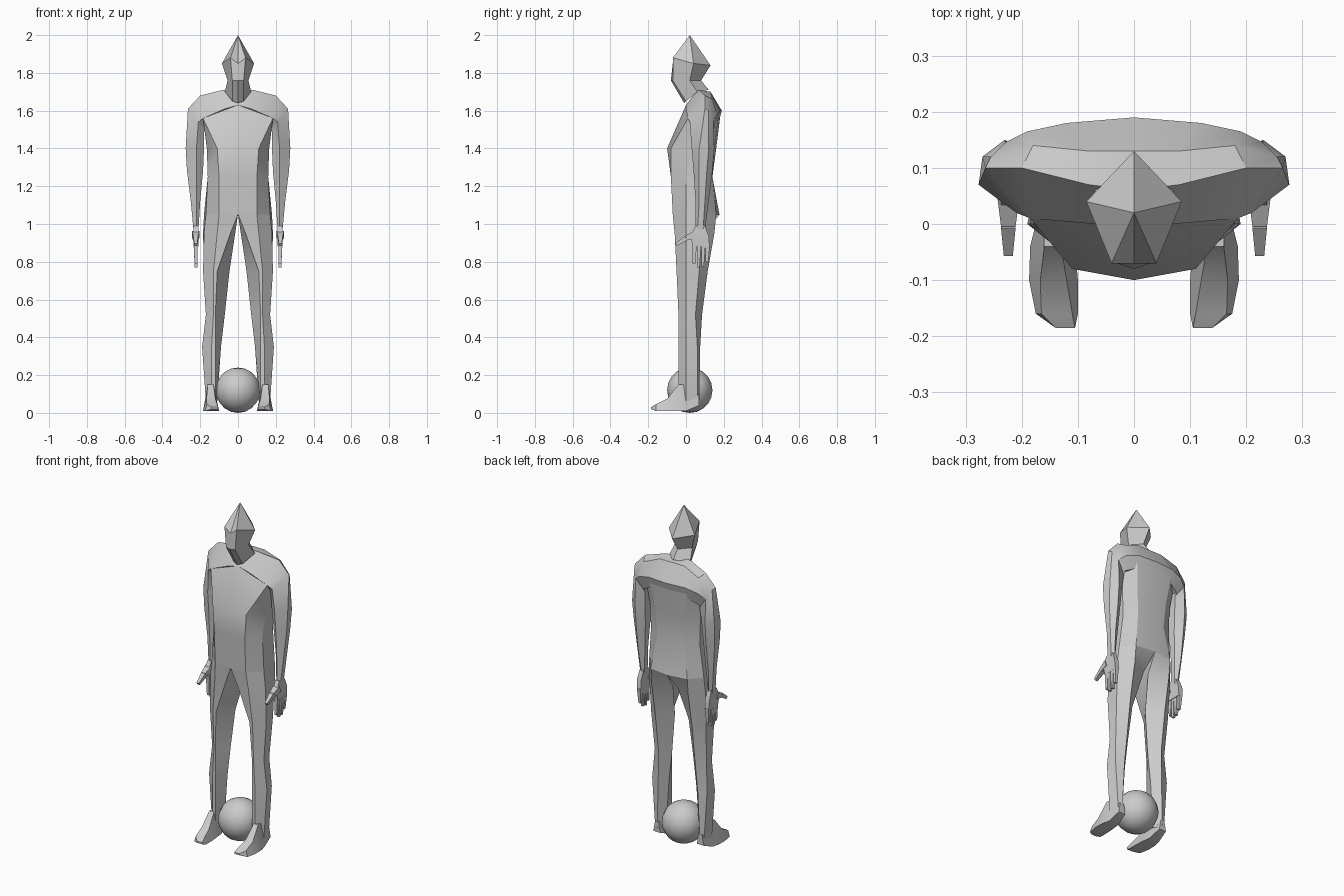
import bpy
import bmesh
from mathutils import Vector

default_cube = bpy.data.objects.get("Cube")
if default_cube:
    bpy.data.objects.remove(default_cube, do_unlink=True)

grey = bpy.data.materials.new("plain grey")
grey.use_nodes = True
grey.diffuse_color = (0.6, 0.6, 0.6, 1)
grey.node_tree.nodes["Principled BSDF"].inputs["Base Color"].default_value = grey.diffuse_color


def finish(name, bm, crease_angle=0.5):
    """Turn a bmesh into a shaded, coloured object."""
    bmesh.ops.recalc_face_normals(bm, faces=bm.faces)
    mesh = bpy.data.meshes.new(name)
    bm.to_mesh(mesh)
    bm.free()
    mesh.materials.append(grey)
    obj = bpy.data.objects.new(name, mesh)
    bpy.context.collection.objects.link(obj)
    bpy.ops.object.select_all(action="DESELECT")
    obj.select_set(True)
    bpy.context.view_layer.objects.active = obj
    bpy.ops.object.shade_smooth_by_angle(angle=crease_angle)
    return obj


def add_loft(bm, rings, closed=True, caps=True):
    """Skin a row of equal-length point rings."""
    rows = [[bm.verts.new(point) for point in ring] for ring in rings]
    count = len(rows[0])
    for upper, lower in zip(rows, rows[1:]):
        for i in range(count if closed else count - 1):
            j = (i + 1) % count
            bm.faces.new((upper[i], upper[j], lower[j], lower[i]))
    if caps:
        bm.faces.new(rows[0])
        bm.faces.new(rows[-1])


def mirror_across_x(bm):
    """Copy the left half to the right and weld the middle."""
    copied = bmesh.ops.duplicate(bm, geom=bm.verts[:] + bm.edges[:] + bm.faces[:])["geom"]
    for element in copied:
        if isinstance(element, bmesh.types.BMVert):
            element.co.x = -element.co.x
    bmesh.ops.remove_doubles(bm, verts=bm.verts, dist=0.0005)


def mirrored_loft(name, rings, closed=True, caps=True):
    bm = bmesh.new()
    add_loft(bm, rings, closed, caps)
    mirror_across_x(bm)
    return finish(name, bm)


def level(z, *points):
    """Horizontal ring at one height."""
    return [(x, y, z) for x, y in points]


def box_ring(z, x_range, y_range):
    (x0, x1), (y0, y1) = x_range, y_range
    return level(z, (x0, y0), (x1, y0), (x1, y1), (x0, y1))


def add_limb(bm, start, end, start_radius, end_radius):
    """Four-sided tapered rod, used for the digits."""
    start, end = Vector(start), Vector(end)
    axis = (end - start).normalized()
    side = Vector((1, 0, 0))
    across = axis.cross(side)
    rings = []
    for centre, radius in ((start, start_radius), (end, end_radius)):
        rings.append([centre + radius * (side * a + across * b)
                      for a, b in ((-1, -1), (1, -1), (1, 1), (-1, 1))])
    add_loft(bm, rings)


# Head and neck: pointed crown, brow, jaw, neck base
crown = [(0, 0.02, 2)] * 4
brow = [(0, -0.07, 1.85), (0.04, -0.07, 1.88), (0.085, 0.04, 1.85), (0, 0.13, 1.84)]
jaw = [(0, -0.08, 1.76), (0.03, -0.07, 1.76), (0.055, 0.02, 1.76), (0, 0.08, 1.76)]
neck = [(0, -0.01, 1.64), (0.03, 0, 1.65), (0.07, 0.06, 1.7), (0, 0.12, 1.71)]
head = bmesh.new()
add_loft(head, [crown, brow, jaw, neck], closed=False, caps=False)
bmesh.ops.remove_doubles(head, verts=head.verts, dist=0.0005)
mirror_across_x(head)
finish("head", head)

# Torso: front centre, front corner, side, back corner, back centre
chest_top = [(0, 0, 1.63), (0.185, 0.01, 1.56), (0.18, 0.06, 1.55),
             (0.18, 0.12, 1.55), (0.12, 0.17, 1.56), (0, 0.18, 1.56)]
hips = level(1.05, (0, -0.07), (0.1, -0.07), (0.17, 0), (0.18, 0.09), (0.12, 0.16), (0, 0.177))
mirrored_loft("torso", [
    chest_top,
    level(1.4, (0, -0.1), (0.11, -0.08), (0.165, 0.03), (0.165, 0.1), (0.1, 0.15), (0, 0.16)),
    level(1.25, (0, -0.08), (0.1, -0.08), (0.16, 0), (0.16, 0.1), (0.09, 0.14), (0, 0.14)),
    hips,
], closed=False, caps=False)

# Legs: front ridge, outer side, calf, inner side
mirrored_loft("legs", [
    hips,
    level(0.95, (0.04, -0.06), (0.11, -0.06), (0.18, 0), (0.185, 0.08), (0.12, 0.15), (0.015, 0.1)),
    level(0.75, (0.11, -0.05), (0.13, -0.05), (0.185, 0), (0.18, 0.07), (0.12, 0.115), (0.045, 0.04)),
    level(0.52, (0.12, -0.04), (0.13, -0.04), (0.17, 0), (0.17, 0.05), (0.12, 0.085), (0.07, 0.03)),
    level(0.35, (0.12, -0.04), (0.14, -0.04), (0.19, 0), (0.18, 0.06), (0.13, 0.075), (0.09, 0.03)),
    level(0.06, (0.12, -0.04), (0.14, -0.04), (0.17, 0), (0.16, 0.06), (0.14, 0.07), (0.11, 0.03)),
], caps=False)


# Feet: tapering cross-sections from heel to toe
def foot_section(y, inner, outer, sole, top, pinch):
    return [(inner, y, sole), (outer, y, sole), (outer - pinch, y, top), (inner + pinch, y, top)]


mirrored_loft("feet", [
    foot_section(0.07, 0.12, 0.165, 0.04, 0.1, 0.01),
    foot_section(0, 0.11, 0.175, 0.01, 0.15, 0.015),
    foot_section(-0.04, 0.105, 0.185, 0.01, 0.15, 0.025),
    foot_section(-0.1, 0.1, 0.187, 0.01, 0.075, 0.02),
    foot_section(-0.16, 0.1, 0.175, 0.01, 0.045, 0.01),
    foot_section(-0.185, 0.105, 0.14, 0.02, 0.03, 0),
])

# Shoulder yoke running out from the spine and down into the arm
mirrored_loft("shoulders_and_arms", [
    [(0, 0, 1.63), (0, 0.06, 1.71), (0, 0.13, 1.7),
     (0, 0.19, 1.6), (0, 0.17, 1.53), (0, 0.04, 1.58)],
    [(0.07, 0, 1.61), (0.08, 0.07, 1.71), (0.08, 0.13, 1.7),
     (0.12, 0.18, 1.6), (0.12, 0.16, 1.53), (0.1, 0.05, 1.55)],
    [(0.185, 0.01, 1.56), (0.2, 0.1, 1.68), (0.18, 0.14, 1.66),
     (0.19, 0.165, 1.58), (0.18, 0.14, 1.5), (0.17, 0.06, 1.5)],
    [(0.21, 0.02, 1.54), (0.265, 0.1, 1.61), (0.255, 0.12, 1.6),
     (0.23, 0.145, 1.55), (0.18, 0.13, 1.48), (0.18, 0.05, 1.49)],
    level(1.4, (0.22, 0.03), (0.277, 0.07), (0.27, 0.12), (0.23, 0.15), (0.185, 0.12), (0.18, 0.06)),
    level(1.28, (0.22, 0.04), (0.27, 0.07), (0.265, 0.11), (0.23, 0.14), (0.19, 0.11), (0.185, 0.07)),
    level(1.12, (0.22, 0.05), (0.25, 0.07), (0.25, 0.1), (0.23, 0.12), (0.2, 0.1), (0.2, 0.07)),
    level(0.96, (0.22, 0.05), (0.235, 0.06), (0.235, 0.09), (0.22, 0.1), (0.21, 0.09), (0.21, 0.06)),
], caps=False)

# Hands: flat palm, four fingers, forward thumb
hands = bmesh.new()
add_loft(hands, [
    box_ring(0.99, (0.21, 0.235), (0.05, 0.1)),
    box_ring(0.94, (0.21, 0.238), (0.025, 0.12)),
    box_ring(0.88, (0.21, 0.235), (0.035, 0.125)),
])
for finger, length in enumerate((0.1, 0.12, 0.115, 0.09)):
    y = 0.046 + finger * 0.023
    add_limb(hands, (0.224, y, 0.89), (0.222, y - 0.004, 0.89 - length), 0.011, 0.007)
add_limb(hands, (0.224, 0.05, 0.945), (0.224, 0, 0.925), 0.019, 0.013)
add_limb(hands, (0.224, 0, 0.925), (0.224, -0.053, 0.89), 0.013, 0.008)
mirror_across_x(hands)
finish("hands", hands)

# Ball resting between the feet
ball = bmesh.new()
bmesh.ops.create_uvsphere(ball, u_segments=14, v_segments=10, radius=0.12)
bmesh.ops.translate(ball, verts=ball.verts, vec=(0, 0.02, 0.12))
finish("ball", ball)
